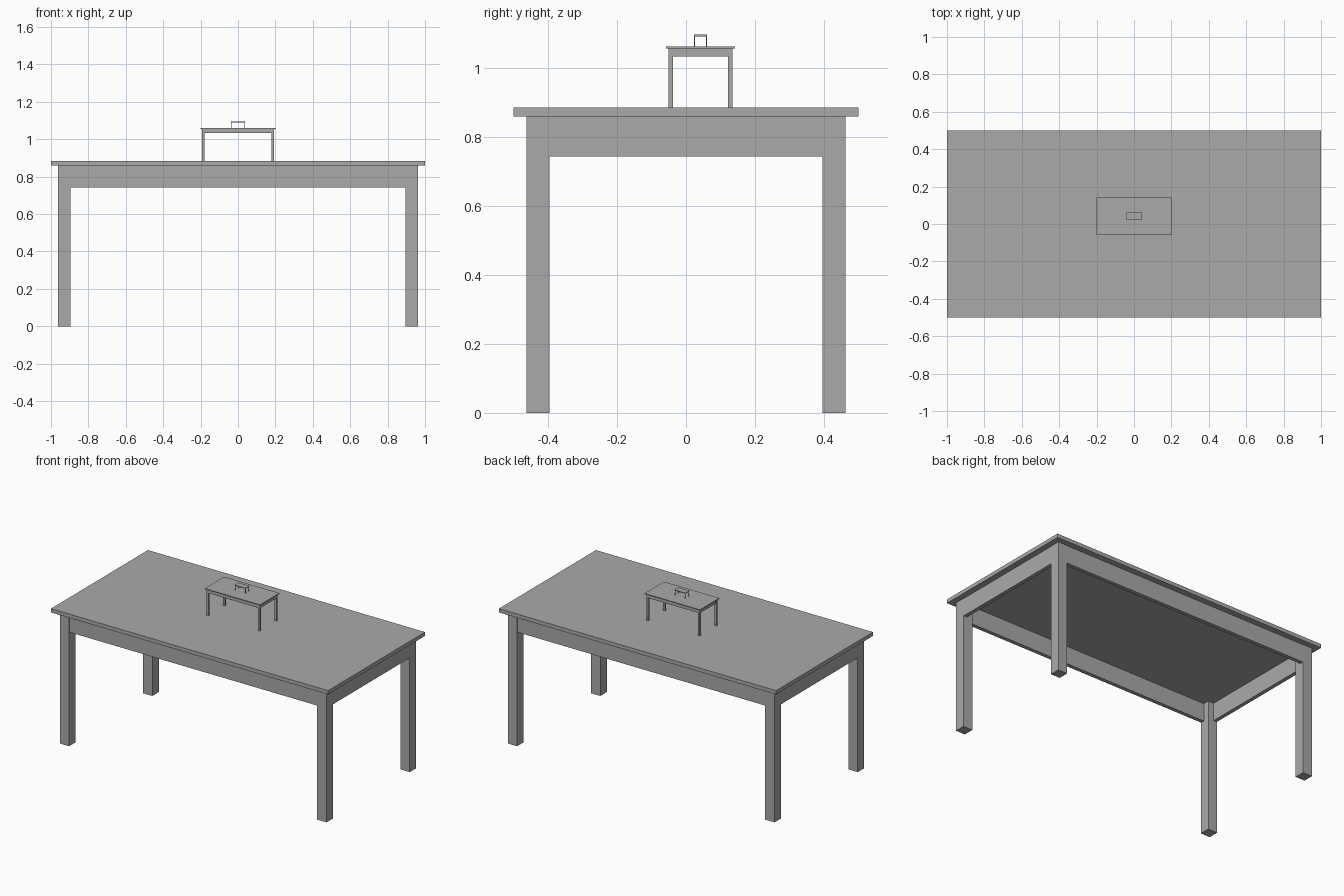
import bpy
from mathutils import Vector

cube = bpy.data.objects.get("Cube")
if cube:
    bpy.data.objects.remove(cube, do_unlink=True)

grey = bpy.data.materials.new("plain grey")
grey.use_nodes = True
colour = (0.4, 0.4, 0.4, 1)
grey.diffuse_color = colour
grey.node_tree.nodes["Principled BSDF"].inputs["Base Color"].default_value = colour

# Table proportions at full size
LENGTH, WIDTH, HEIGHT = 2.0, 1.0, 0.884
TOP, LEG, OVERHANG = 0.025, 0.067, 0.0375
APRON_H, APRON_T, RECESS = 0.116, 0.025, 0.002


def box(name, centre, size, origin, scale):
    """Box placed in table units, then scaled about the table's floor point."""
    bpy.ops.mesh.primitive_cube_add(size=1, location=origin + Vector(centre) * scale)
    obj = bpy.context.object
    obj.name = name
    obj.scale = Vector(size) * scale
    bpy.ops.object.transform_apply(location=False, rotation=False, scale=True)
    obj.data.materials.append(grey)


def table(prefix, origin, scale):
    under = HEIGHT - TOP
    leg_x = LENGTH / 2 - OVERHANG - LEG / 2
    leg_y = WIDTH / 2 - OVERHANG - LEG / 2
    apron_offset = LEG / 2 - RECESS - APRON_T / 2
    apron_z = under - APRON_H / 2

    # Tabletop
    box(prefix + "_top", (0, 0, HEIGHT - TOP / 2), (LENGTH, WIDTH, TOP), origin, scale)

    # Legs
    for sx, side in ((1, "left"), (-1, "right")):
        for sy, end in ((-1, "front"), (1, "back")):
            box(f"{prefix}_{end}_{side}_leg", (sx * leg_x, sy * leg_y, under / 2),
                (LEG, LEG, under), origin, scale)

    # Aprons between the legs
    for s, end, side in ((-1, "front", "right"), (1, "back", "left")):
        box(f"{prefix}_{end}_apron", (0, s * (leg_y + apron_offset), apron_z),
            (2 * leg_x - LEG, APRON_T, APRON_H), origin, scale)
        box(f"{prefix}_{side}_apron", (s * (leg_x + apron_offset), 0, apron_z),
            (APRON_T, 2 * leg_y - LEG, APRON_H), origin, scale)


# Each smaller table stands on the one below
floor = 0.0
for prefix, scale, y in (("large_table", 1, 0), ("small_table", 0.2, 0.042),
                         ("tiny_table", 0.04, 0.042)):
    table(prefix, Vector((0, y, floor)), scale)
    floor += HEIGHT * scale
